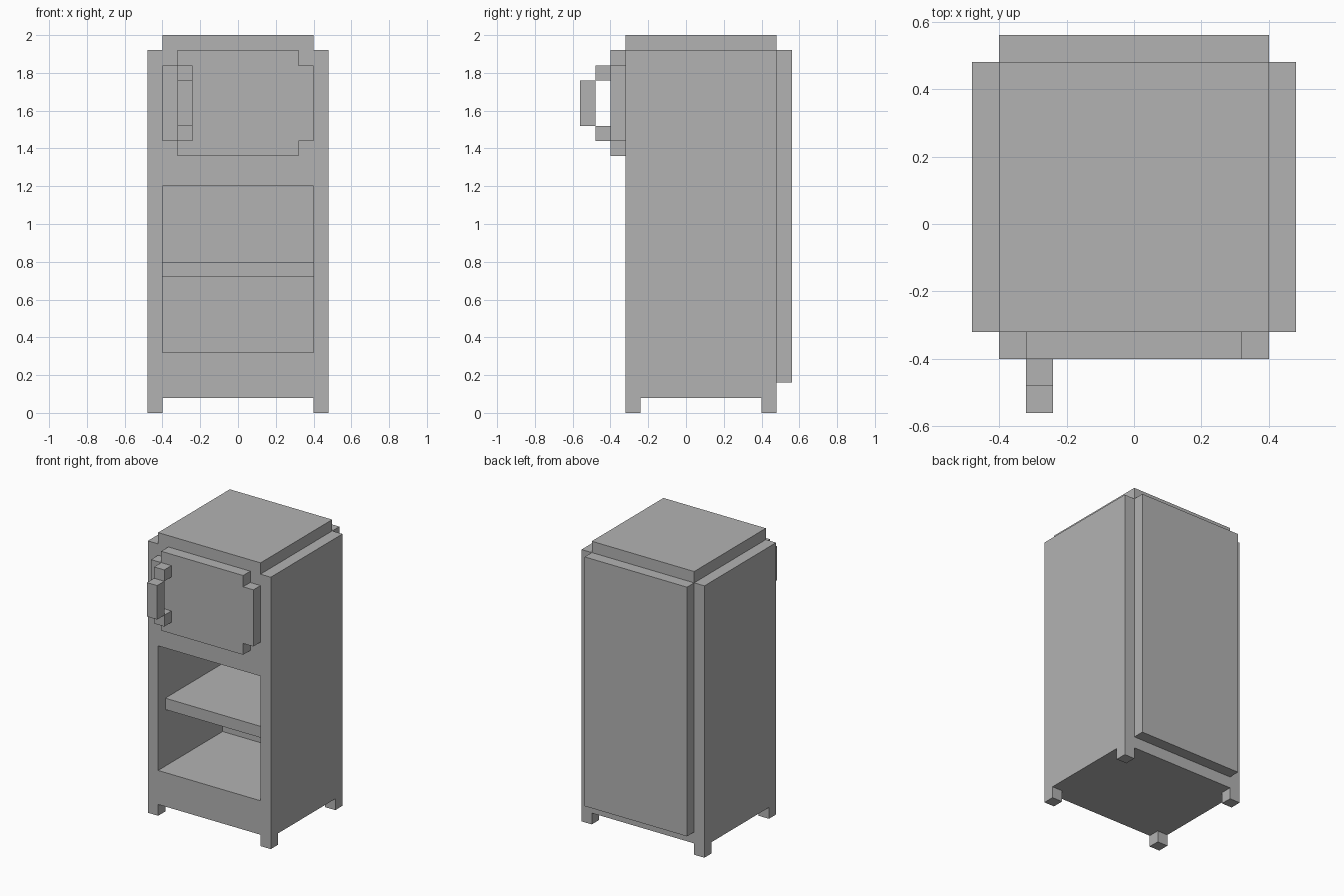
import bpy
import bmesh
from mathutils import Vector

cube = bpy.data.objects.get("Cube")
if cube:
    bpy.data.objects.remove(cube, do_unlink=True)

U = 0.08  # base unit of the blocky design

grey = bpy.data.materials.new("plain grey")
grey.use_nodes = True
grey.diffuse_color = (0.45, 0.45, 0.45, 1)
grey.node_tree.nodes["Principled BSDF"].inputs["Base Color"].default_value = (0.45, 0.45, 0.45, 1)


def finish(name, bm):
    bmesh.ops.recalc_face_normals(bm, faces=bm.faces[:])
    mesh = bpy.data.meshes.new(name)
    bm.to_mesh(mesh)
    bm.free()
    mesh.materials.append(grey)
    obj = bpy.data.objects.new(name, mesh)
    bpy.context.collection.objects.link(obj)
    return obj


def box_mesh(x, y, z):
    """Box from (min, max) ranges given in base units."""
    bm = bmesh.new()
    bmesh.ops.create_cube(bm, size=1)
    for v in bm.verts:
        v.co = Vector([r[c > 0] * U for r, c in zip((x, y, z), v.co)])
    return bm


def box(name, x, y, z):
    return finish(name, box_mesh(x, y, z))


# Cabinet body with an open compartment pushed in from the front
bm = box_mesh((-6, 6), (-4, 6), (1, 24))
bm.normal_update()
front = min(bm.faces, key=lambda f: f.calc_center_median().y)
bmesh.ops.inset_region(bm, faces=[front], thickness=U, use_even_offset=True)
for v in front.verts:
    v.co.z = (15 if v.co.z > 1 else 4) * U
pushed = bmesh.ops.extrude_face_region(bm, geom=[front])
bmesh.ops.translate(bm, vec=(0, 9 * U, 0),
                    verts=[g for g in pushed["geom"] if isinstance(g, bmesh.types.BMVert)])
if front.is_valid:
    bmesh.ops.delete(bm, geom=[front], context='FACES_ONLY')
finish("cabinet_body", bm)

# Shelf, top slab and back panel
box("shelf", (-5, 5), (-3, 5), (9, 10))
box("top_slab", (-5, 5), (-4, 6), (24, 25))
box("back_panel", (-5, 5), (6, 7), (2, 24))

# Feet at the four corners
for side, x in (("left", (5, 6)), ("right", (-6, -5))):
    for end, y in (("front", (-4, -3)), ("back", (5, 6))):
        box(f"{end}_{side}_foot", x, y, (0, 1))

# Door with notched corners, extruded from one quarter of its outline
quarter = [(5, 0), (5, 2.5), (4, 2.5), (4, 3.5)]
right_half = [(x, -z) for x, z in reversed(quarter[1:])] + quarter[1:]
outline = right_half + [(-x, -z) for x, z in right_half]
bm = bmesh.new()
face = bm.faces.new([bm.verts.new((x * U, -5 * U, (z + 20.5) * U)) for x, z in outline])
pushed = bmesh.ops.extrude_face_region(bm, geom=[face])
bmesh.ops.translate(bm, vec=(0, U, 0),
                    verts=[g for g in pushed["geom"] if isinstance(g, bmesh.types.BMVert)])
finish("door", bm)

# Door handle: two brackets and a grip
box("handle_lower_bracket", (-4, -3), (-6, -5), (18, 19))
box("handle_upper_bracket", (-4, -3), (-6, -5), (22, 23))
box("handle_grip", (-4, -3), (-7, -6), (19, 22))
